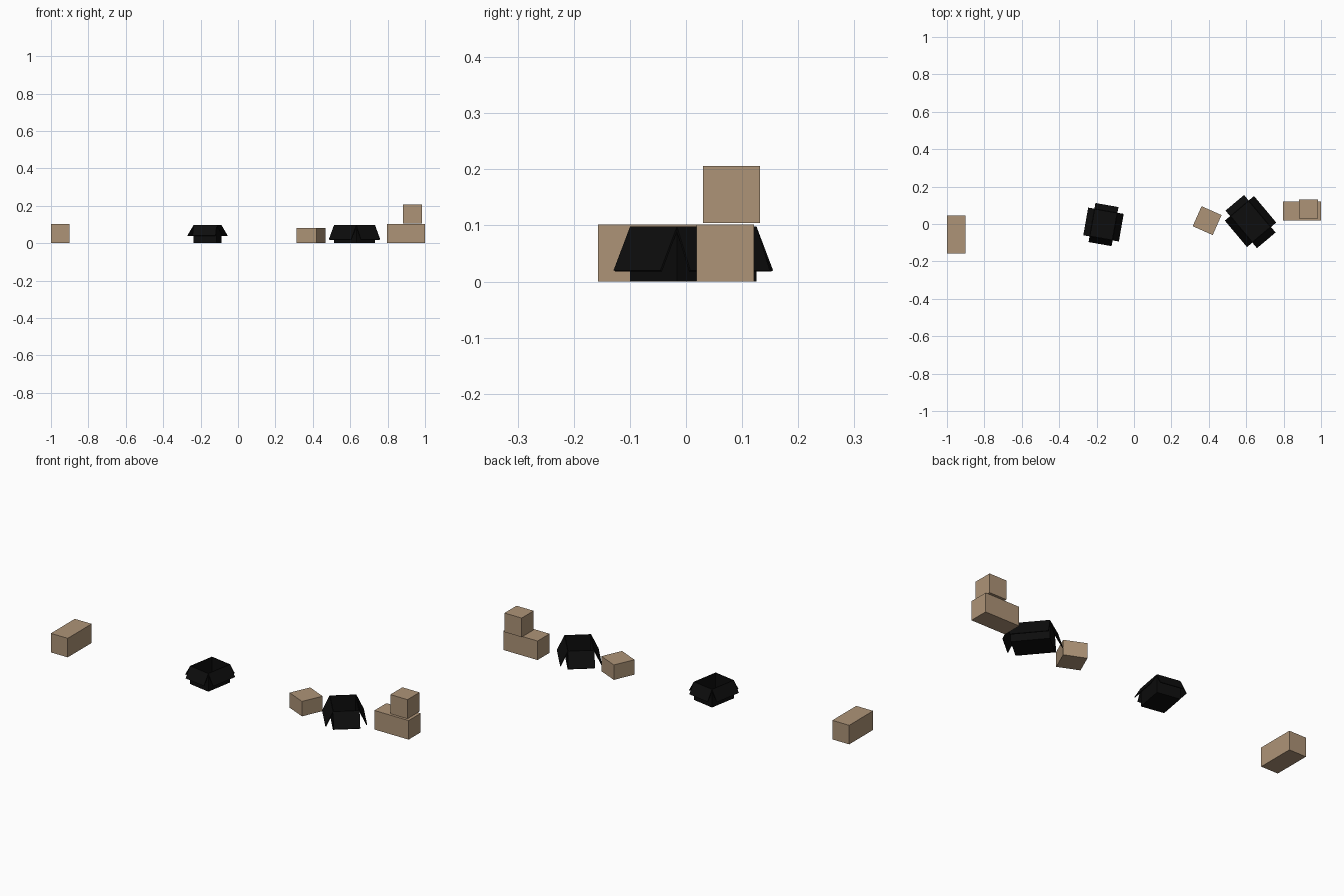
import bpy, bmesh, math
from mathutils import Vector

if "Cube" in bpy.data.objects:
    bpy.data.objects.remove(bpy.data.objects["Cube"])


def material(name, rgb):
    m = bpy.data.materials.new(name)
    m.diffuse_color = (*rgb, 1)
    m.use_nodes = True
    m.node_tree.nodes["Principled BSDF"].inputs["Base Color"].default_value = m.diffuse_color
    return m


CARDBOARD = material("cardboard tan", (0.42, 0.295, 0.185))
BLACK = material("near black", (0.004, 0.004, 0.004))


def finish(bm, name, mat, loc, angle):
    me = bpy.data.meshes.new(name)
    bm.to_mesh(me)
    bm.free()
    me.materials.append(mat)
    ob = bpy.data.objects.new(name, me)
    ob.location = loc
    ob.rotation_euler.z = math.radians(angle)
    bpy.context.collection.objects.link(ob)
    return ob


def block(bm, size, centre):
    verts = bmesh.ops.create_cube(bm, size=1)["verts"]
    for v in verts:
        v.co = Vector(a * b for a, b in zip(v.co, size)) + Vector(centre)


def closed_box(name, centre, size, bottom=0.0, angle=0):
    bm = bmesh.new()
    block(bm, size, (0, 0, size[2] / 2))
    finish(bm, name, CARDBOARD, (*centre, bottom), angle)


def open_box(name, centre, w, d, h, out_x, out_y, drop, angle):
    loc, t = (*centre, 0), 0.004
    # tray: floor and four walls
    bm = bmesh.new()
    block(bm, (w, d, t), (0, 0, t / 2))
    for s in (-1, 1):
        block(bm, (t, d, h), (s * (w - t) / 2, 0, h / 2))
        block(bm, (w - 2 * t, t, h), (0, s * (d - t) / 2, h / 2))
    finish(bm, name + "_tray", BLACK, loc, angle)
    # four flaps folded outwards and down
    bm = bmesh.new()
    for hw, hd, out in ((w / 2, d / 2, out_x), (d / 2, w / 2, out_y)):
        for s in (-1, 1):
            pts = []
            for along, r, z in ((-hd, hw, h), (hd, hw, h),
                                (hd, hw + out, h - drop), (-hd, hw + out, h - drop)):
                xy = (s * r, s * along) if out is out_x and hw == w / 2 else (-s * along, s * r)
                pts.append(bm.verts.new((*xy, z)))
            bm.faces.new(pts)
    for f in bm.faces:
        f.normal_update()
        if f.normal.z < 0:
            f.normal_flip()
    ob = finish(bm, name + "_flaps", BLACK, loc, angle)
    mod = ob.modifiers.new("thickness", "SOLIDIFY")
    mod.thickness = t
    mod.offset = -1


# closed cardboard boxes
closed_box("far_left_box", (-0.95, -0.055), (0.1, 0.203, 0.102))
closed_box("tilted_box", (0.391, 0.018), (0.117, 0.117, 0.08), angle=-24)
closed_box("right_lower_box", (0.897, 0.07), (0.203, 0.102, 0.102))
closed_box("right_upper_box", (0.933, 0.081), (0.102, 0.102, 0.102), bottom=0.104)

# open black boxes
open_box("small_open_box", (-0.163, -0.003), 0.125, 0.15, 0.097, 0.034, 0.031, 0.057, -10)
open_box("large_open_box", (0.623, 0.013), 0.13, 0.185, 0.098, 0.037, 0.0385, 0.078, 40)
